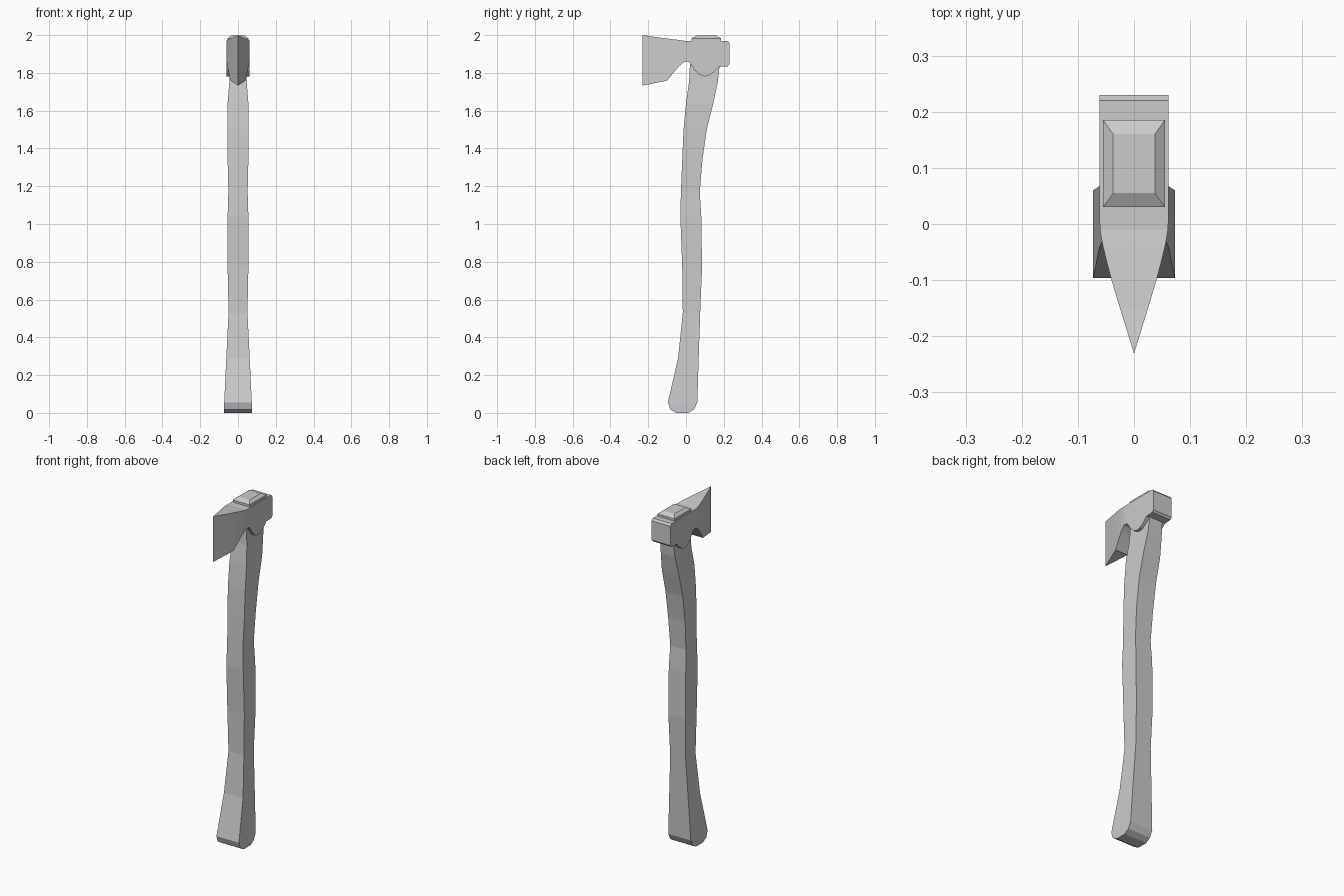
import bpy, bmesh


def loft(name, rings):
    """Skin a list of four-cornered rings and cap both ends."""
    bm = bmesh.new()
    rows = [[bm.verts.new(p) for p in ring] for ring in rings]
    for a, b in zip(rows, rows[1:]):
        for i in range(4):
            j = (i + 1) % 4
            bm.faces.new((a[i], a[j], b[j], b[i]))
    bm.faces.new(rows[0])
    bm.faces.new(rows[-1])
    bmesh.ops.remove_doubles(bm, verts=bm.verts, dist=0.0001)
    bmesh.ops.dissolve_degenerate(bm, edges=bm.edges, dist=0.0001)
    bmesh.ops.recalc_face_normals(bm, faces=bm.faces)
    mesh = bpy.data.meshes.new(name)
    bm.to_mesh(mesh)
    bm.free()
    obj = bpy.data.objects.new(name, mesh)
    bpy.context.collection.objects.link(obj)
    return obj


# Handle: z, front y, back y, half width; ends in the stub above the head
handle = [
    (0.0, -0.052, 0.012, 0.073), (0.018, -0.083, 0.042, 0.073),
    (0.055, -0.096, 0.06, 0.073), (0.29, -0.042, 0.067, 0.062),
    (0.53, -0.017, 0.075, 0.05), (0.77, -0.02, 0.085, 0.055),
    (1.04, -0.03, 0.081, 0.055), (1.17, -0.027, 0.073, 0.051),
    (1.34, -0.02, 0.087, 0.055), (1.50, -0.013, 0.11, 0.056),
    (1.64, 0.0, 0.145, 0.055), (1.75, 0.016, 0.168, 0.046),
    (1.83, 0.02, 0.177, 0.042), (1.90, 0.03, 0.185, 0.055),
    (1.983, 0.03, 0.185, 0.055), (1.997, 0.055, 0.16, 0.037),
]
loft("handle", [[(-w, f, z), (w, f, z), (w, b, z), (-w, b, z)]
                for z, f, b, w in handle])

# Axe head: y, bottom z, top z, half width; runs from cutting edge to poll
head = [
    (-0.23, 1.733, 2.0, 0.0), (-0.15, 1.749, 1.988, 0.025),
    (-0.10, 1.759, 1.982, 0.04), (-0.07, 1.797, 1.978, 0.048),
    (-0.037, 1.835, 1.974, 0.056), (-0.01, 1.857, 1.97, 0.0605),
    (0.01, 1.86, 1.97, 0.0615), (0.025, 1.848, 1.97, 0.0615),
    (0.045, 1.815, 1.97, 0.0615), (0.072, 1.79, 1.97, 0.0615),
    (0.10, 1.781, 1.97, 0.0615), (0.125, 1.788, 1.97, 0.0615),
    (0.15, 1.807, 1.97, 0.0615), (0.175, 1.832, 1.97, 0.0615),
    (0.22, 1.834, 1.97, 0.0615), (0.23, 1.845, 1.958, 0.0615),
]
# The cutting edge is a single line, so its half width is nearly zero
loft("axe_head", [[(-max(w, .0003), y, lo), (max(w, .0003), y, lo),
                   (max(w, .0003), y, hi), (-max(w, .0003), y, hi)]
                  for y, lo, hi, w in head])
